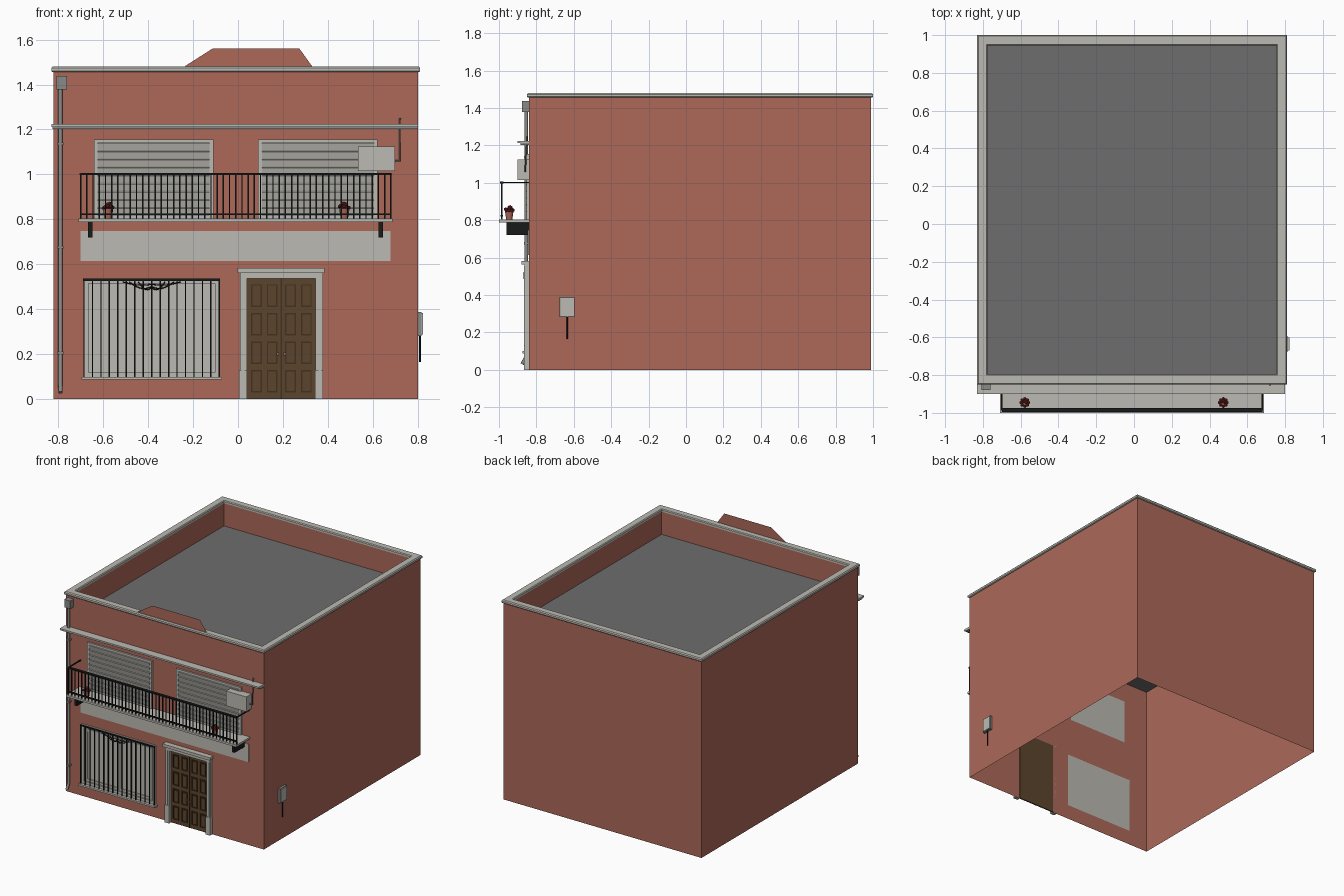
import bpy, bmesh, math, random
from mathutils import Vector, Matrix

random.seed(4)
default_cube = bpy.data.objects.get("Cube")
if default_cube:
    bpy.data.objects.remove(default_cube, do_unlink=True)


def material(name, red, green, blue):
    linear = [((c / 255 + 0.055) / 1.055) ** 2.4 for c in (red, green, blue)]
    mat = bpy.data.materials.new(name)
    mat.use_nodes = True
    mat.diffuse_color = (*linear, 1)
    mat.node_tree.nodes["Principled BSDF"].inputs["Base Color"].default_value = (*linear, 1)
    return mat


TERRACOTTA = material("terracotta wall", 172, 104, 89)
STONE = material("pale stone", 187, 186, 178)
ROOF = material("roof grey", 111, 109, 109)
METAL = material("pipe grey", 138, 139, 136)
IRON = material("black iron", 24, 25, 25)
WOOD = material("door wood", 92, 69, 44)
DARK_WOOD = material("dark wood", 66, 48, 31)
FLOWER = material("flower red", 128, 42, 40)

LEFT, RIGHT, FRONT, BACK, TOP = -0.82, 0.80, -0.84, 0.99, 1.46


def finish(name, bm, mat, smooth=False):
    mesh = bpy.data.meshes.new(name)
    bm.to_mesh(mesh)
    bm.free()
    mesh.materials.append(mat)
    obj = bpy.data.objects.new(name, mesh)
    bpy.context.collection.objects.link(obj)
    if smooth:
        bpy.ops.object.select_all(action="DESELECT")
        obj.select_set(True)
        bpy.context.view_layer.objects.active = obj
        bpy.ops.object.shade_smooth_by_angle()
    return obj


def add_box(bm, x0, x1, y0, y1, z0, z1, tilt=0):
    centre = Matrix.Translation(((x0 + x1) / 2, (y0 + y1) / 2, (z0 + z1) / 2))
    size = Matrix.Diagonal((x1 - x0, y1 - y0, z1 - z0, 1))
    bmesh.ops.create_cube(bm, size=1, matrix=centre @ Matrix.Rotation(tilt, 4, "X") @ size)


def boxes(name, mat, *items):
    bm = bmesh.new()
    for item in items:
        add_box(bm, *item)
    return finish(name, bm, mat)


def front_box(name, mat, x0, x1, z0, z1, out, back=0.0):
    """Box standing on the facade, reaching out by the given depth."""
    return boxes(name, mat, (x0, x1, FRONT - out, FRONT - back, z0, z1))


def quads(name, mat, *faces):
    bm = bmesh.new()
    for face in faces:
        bm.faces.new([bm.verts.new(p) for p in face])
    return finish(name, bm, mat)


def tube(name, mat, points, radius):
    curve = bpy.data.curves.new(name, "CURVE")
    curve.dimensions = "3D"
    curve.bevel_depth, curve.bevel_resolution, curve.use_fill_caps = radius, 2, True
    line = curve.splines.new("POLY")
    line.points.add(len(points) - 1)
    for point, co in zip(line.points, points):
        point.co = (*co, 1)
    curve.materials.append(mat)
    obj = bpy.data.objects.new(name, curve)
    bpy.context.collection.objects.link(obj)
    return obj


def border(x0, x1, z0, z1, width, out, back=0.0):
    """Four boxes framing an opening on the facade."""
    y0, y1 = FRONT - out, FRONT - back
    return [(x0, x0 + width, y0, y1, z0, z1), (x1 - width, x1, y0, y1, z0, z1),
            (x0 + width, x1 - width, y0, y1, z1 - width, z1),
            (x0 + width, x1 - width, y0, y1, z0, z0 + width)]


# Shell: side and back walls open underneath
quads("side_and_back_walls", TERRACOTTA,
      [(LEFT, BACK, 0), (LEFT, FRONT, 0), (LEFT, FRONT, TOP), (LEFT, BACK, TOP)],
      [(RIGHT, FRONT, 0), (RIGHT, BACK, 0), (RIGHT, BACK, TOP), (RIGHT, FRONT, TOP)],
      [(RIGHT, BACK, 0), (LEFT, BACK, 0), (LEFT, BACK, TOP), (RIGHT, BACK, TOP)])

# Front wall with openings left out of a grid
UPPER = [(-0.64, -0.11), (0.09, 0.62)]
holes = [(a + 0.02, b - 0.02, 0.81, 1.14) for a, b in UPPER]
holes += [(-0.665, -0.10, 0.11, 0.52), (0.04, 0.345, 0, 0.535)]
xs = sorted({LEFT, RIGHT, *(x for h in holes for x in h[:2])})
zs = sorted({0, TOP, *(z for h in holes for z in h[2:])})
bm = bmesh.new()
for x0, x1 in zip(xs, xs[1:]):
    for z0, z1 in zip(zs, zs[1:]):
        x, z = (x0 + x1) / 2, (z0 + z1) / 2
        if not any(a < x < b and c < z < d for a, b, c, d in holes):
            bm.faces.new([bm.verts.new((px, FRONT, pz)) for px, pz in
                          ((x0, z0), (x1, z0), (x1, z1), (x0, z1))])
bmesh.ops.remove_doubles(bm, verts=bm.verts, dist=0.0001)
bmesh.ops.dissolve_limit(bm, angle_limit=0.01, verts=bm.verts, edges=bm.edges)
finish("front_wall", bm, TERRACOTTA)

# Roof deck, parapet lining and raised crest
INSET, DECK = 0.04, 1.29
xl, xr, yf, yb = LEFT + INSET, RIGHT - INSET, FRONT + INSET, BACK - INSET
quads("roof_deck", ROOF, [(LEFT, FRONT, DECK), (RIGHT, FRONT, DECK), (RIGHT, BACK, DECK), (LEFT, BACK, DECK)])
corners = [(xl, yf), (xl, yb), (xr, yb), (xr, yf)]
quads("parapet_lining", TERRACOTTA, *[
    [(*a, DECK), (*b, DECK), (*b, TOP), (*a, TOP)]
    for a, b in zip(corners, corners[1:] + corners[:1])])
quads("parapet_crest", TERRACOTTA, [(x, FRONT + 0.002, z) for x, z in
      ((-0.27, TOP), (0.345, TOP), (0.273, 1.56), (-0.113, 1.56))])

# Coping: rounded profile swept around the parapet as mitred rings
profile = [(0.045, TOP), (-0.005, TOP - 0.005), (-0.01, TOP), (-0.01, TOP + 0.013),
           (-0.004, TOP + 0.02), (0.04, TOP + 0.02), (0.045, TOP + 0.014)]
bm = bmesh.new()
rings = [[bm.verts.new(p) for p in ((LEFT + d, FRONT + d, z), (RIGHT - d, FRONT + d, z),
                                    (RIGHT - d, BACK - d, z), (LEFT + d, BACK - d, z))]
         for d, z in profile]
for a, b in zip(rings, rings[1:] + rings[:1]):
    for i in range(4):
        j = (i + 1) % 4
        bm.faces.new((a[i], a[j], b[j], b[i]))
bmesh.ops.recalc_face_normals(bm, faces=bm.faces)
finish("coping", bm, STONE)

# Facade ledge and band
front_box("upper_ledge", METAL, LEFT - 0.005, RIGHT, 1.203, 1.212, 0.045)
front_box("upper_ledge_cap", STONE, LEFT - 0.01, RIGHT, 1.212, 1.224, 0.06)
front_box("facade_band", STONE, -0.70, 0.678, 0.615, 0.748, 0.004)

# Upper windows with tilted shutter slats
for side, (a, b) in zip(("right", "left"), UPPER):
    boxes(f"{side}_shutter_frame", STONE, *border(a, b, 0.80, 1.155, 0.016, 0.012))
    front_box(f"{side}_shutter_panel", STONE, a + 0.01, b - 0.01, 0.805, 1.145, 0.002)
    boxes(f"{side}_shutter_slats", STONE, *[
        (a + 0.016, b - 0.016, FRONT - 0.012, FRONT - 0.006, z, z + 0.03, 0.25)
        for z in (0.82 + 0.036 * i for i in range(9))])
    boxes(f"{side}_shutter_gaps", METAL, *[
        (a + 0.016, b - 0.016, FRONT - 0.006, FRONT - 0.002, z - 0.006, z + 0.003)
        for z in (0.82 + 0.036 * i for i in range(9))])

# Lower window, sill and iron grille
wl, wr = -0.685, -0.083
middle = (wl + wr) / 2
front_box("lower_window_pane", STONE, wl + 0.01, wr - 0.01, 0.105, 0.53, 0.002)
boxes("lower_window_frame", STONE, *border(wl, wr, 0.10, 0.535, 0.02, 0.012))
boxes("lower_window_sashes", STONE, *border(wl + 0.028, middle - 0.003, 0.125, 0.51, 0.016, 0.008),
      *border(middle + 0.003, wr - 0.028, 0.125, 0.51, 0.016, 0.008))
front_box("lower_window_sill", STONE, wl - 0.012, wr + 0.012, 0.087, 0.10, 0.035)
yg = FRONT - 0.022
step = (wr - wl) / 16
boxes("grille_bars", IRON, *[(x - 0.003, x + 0.003, yg - 0.003, yg + 0.003, 0.10, 0.532)
                             for x in (wl + step * i for i in range(17))],
      (wl - 0.004, wr + 0.004, yg - 0.004, yg + 0.004, 0.527, 0.536))
for i, (reach, drop) in enumerate(((0.06, 0.035), (0.10, 0.03), (0.13, 0.015))):
    for sign in (-1, 1):
        arc = [(middle + sign * reach * t / 6, yg - 0.004,
                0.522 - drop * math.sin(math.pi * (0.25 + t / 8))) for t in range(7)]
        tube(f"grille_scroll_{i}_{'left' if sign > 0 else 'right'}", IRON, arc, 0.0025)

# Door: frame, lintel, two leaves with raised panels
dl, dr, dh = 0.04, 0.345, 0.537
for name, x, sign in (("right", dl, -1), ("left", dr, 1)):
    a, b = sorted((x, x + sign * 0.032))
    front_box(f"{name}_door_jamb", STONE, a, b, 0, 0.555, 0.02)
    c = x + sign * 0.018
    front_box(f"{name}_door_moulding", STONE, c - 0.006, c + 0.006, 0.13, 0.555, 0.026)
    front_box(f"{name}_door_plinth", STONE, a - 0.003, b + 0.001, 0, 0.13, 0.027)
front_box("door_lintel", STONE, dl - 0.032, dr + 0.032, dh, 0.562, 0.024)
front_box("door_cornice", STONE, dl - 0.042, dr + 0.04, 0.562, 0.583, 0.04)
door_middle = (dl + dr) / 2
front_box("door_leaves", WOOD, dl, dr, 0, dh, 0.003, -0.006)
front_box("door_seam", DARK_WOOD, door_middle - 0.003, door_middle + 0.003, 0, dh, 0.006)
frames, fields = [], []
for col in range(4):
    x = dl + 0.018 + col * 0.07 + (0.012 if col > 1 else 0)
    for row in range(4):
        z = 0.03 + row * 0.127
        frames += border(x, x + 0.048, z, z + 0.10, 0.006, 0.009)
        fields.append((x + 0.01, x + 0.038, FRONT - 0.007, FRONT, z + 0.01, z + 0.09))
boxes("door_panel_borders", DARK_WOOD, *frames)
boxes("door_panel_fields", WOOD, *fields)
boxes("door_handles", TERRACOTTA, *[(door_middle + s * 0.016 - 0.005, door_middle + s * 0.016 + 0.005,
                                     FRONT - 0.02, FRONT, 0.195, 0.207) for s in (-1, 1)])

# Balcony slab, brackets and railing
front_box("balcony_slab", STONE, -0.71, 0.687, 0.788, 0.803, 0.16)
for side, x in (("right", -0.668), ("left", 0.625)):
    front_box(f"{side}_balcony_bracket", IRON, x, x + 0.02, 0.72, 0.788, 0.12)
rl, rr, rail_y = -0.70, 0.68, -0.985
bars = [(x - 0.003, x + 0.003, rail_y - 0.003, rail_y + 0.003, 0.803, 1.0)
        for x in (rl + (rr - rl) * i / 50 for i in range(51))]
rails = [(rl, rr, rail_y - 0.01, rail_y + 0.01, 0.997, 1.006),
         (rl, rr, rail_y - 0.006, rail_y + 0.006, 0.82, 0.827)]
rails += [(x - 0.004, x + 0.004, rail_y, FRONT, 0.998, 1.005) for x in (rl, rr)]
boxes("balcony_railing", IRON, *bars, *rails)

# Flower pots
for side, x in (("right", -0.578), ("left", 0.473)):
    bm = bmesh.new()
    bmesh.ops.create_cone(bm, cap_ends=True, segments=16, radius1=0.016, radius2=0.023, depth=0.045,
                          matrix=Matrix.Translation((x, -0.945, 0.825)))
    finish(f"{side}_flower_pot", bm, TERRACOTTA, True)
    bm = bmesh.new()
    for i in range(12):
        angle = i * math.tau / 8
        ring = 0.02 if i < 8 else 0.008
        spot = Vector((x + ring * math.cos(angle), -0.945 + ring * math.sin(angle),
                       random.uniform(0.85, 0.86) + (0.012 if i >= 8 else 0)))
        bmesh.ops.create_icosphere(bm, subdivisions=1, radius=0.0095, matrix=Matrix.Translation(spot))
    finish(f"{side}_flowers", bm, FLOWER)

# Drain pipe with hopper and clamps
px, py = -0.79, FRONT - 0.014
tube("drain_pipe", METAL, [(px, py, 1.39), (px, py, 0.07), (px, py - 0.022, 0.03)], 0.01)
front_box("drain_hopper", METAL, -0.808, -0.76, 1.378, 1.437, 0.038)
boxes("drain_clamps", METAL, *[(px - 0.013, px + 0.013, py - 0.013, FRONT, z, z + 0.012)
                               for z in (0.2, 0.67, 1.13)])

# Air conditioner and its hose
front_box("air_conditioner", STONE, 0.533, 0.698, 1.015, 1.125, 0.06)
tube("air_conditioner_hose", METAL, [(0.69, FRONT - 0.02, 1.06), (0.72, FRONT - 0.02, 1.06),
                                     (0.72, FRONT - 0.01, 1.25)], 0.004)

# Meter box on the side wall
boxes("meter_box", STONE, (RIGHT, RIGHT + 0.022, -0.67, -0.60, 0.287, 0.383))
boxes("meter_box_rim", METAL, (RIGHT, RIGHT + 0.016, -0.675, -0.595, 0.282, 0.388))
tube("meter_cable", IRON, [(RIGHT + 0.01, -0.635, 0.29), (RIGHT + 0.01, -0.635, 0.165)], 0.004)
